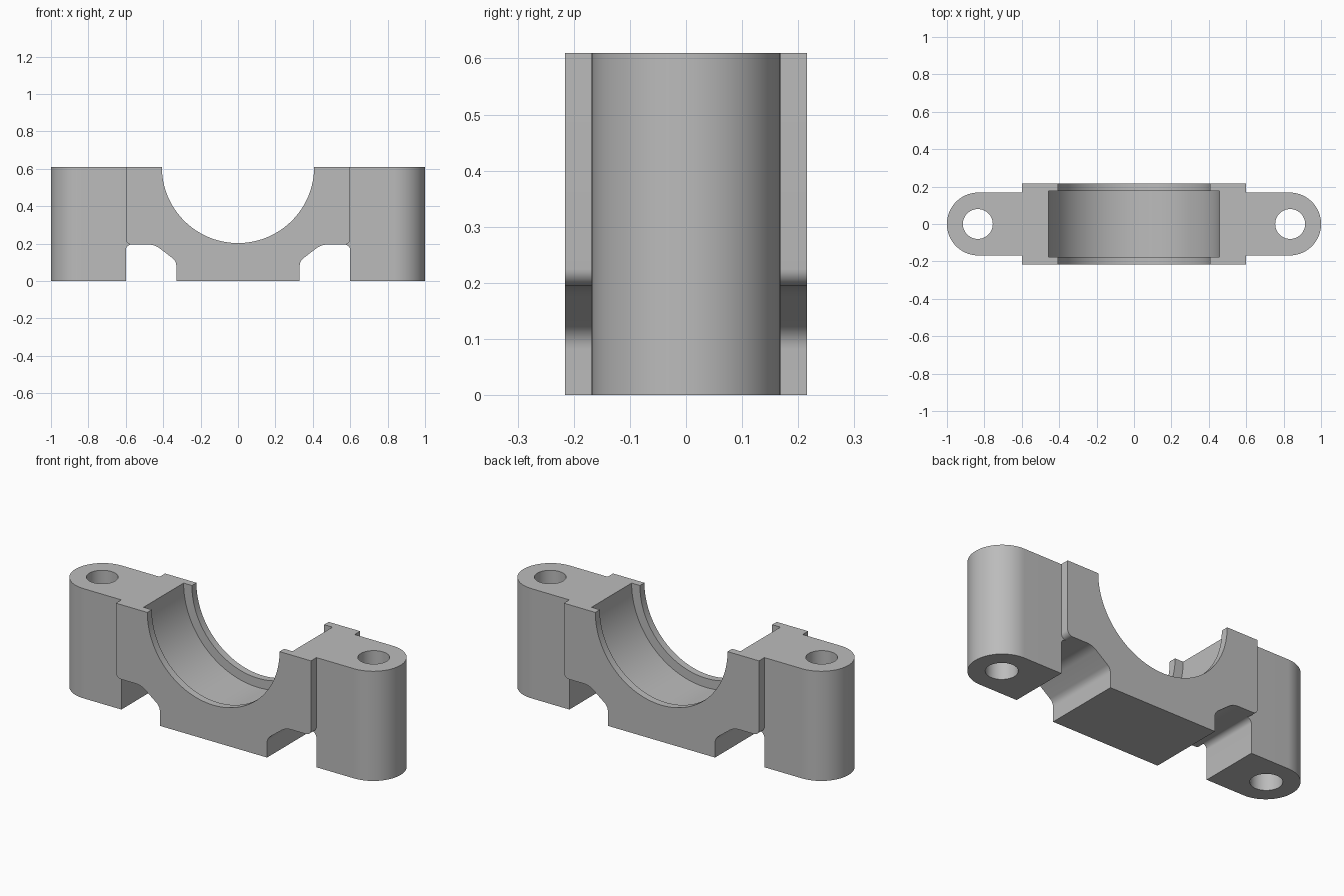
import bpy, bmesh, math
from mathutils import Vector

cube = bpy.data.objects.get("Cube")
if cube:
    bpy.data.objects.remove(cube, do_unlink=True)

# Main dimensions
HEIGHT = 0.61
BODY_X, BODY_Y = 0.6, 0.216
EAR_R = 0.168
BORE_R, GROOVE_R, GROOVE_Y = 0.407, 0.458, 0.176
HOLE_X, HOLE_R = 0.835, 0.08
SLOT_Z, FOOT_X = 0.195, 0.33

steel = bpy.data.materials.new("grey steel")
steel.use_nodes = True
GREY = (0.5, 0.5, 0.5, 1)
steel.diffuse_color = GREY
steel.node_tree.nodes["Principled BSDF"].inputs["Base Color"].default_value = GREY


def rounded(corners, steps=8):
    """Fillet a polygon given as (x, y, radius) corners."""
    pts = []
    for i, (x, y, r) in enumerate(corners):
        p = Vector((x, y))
        if not r:
            pts.append(p)
            continue
        a = (Vector(corners[i - 1][:2]) - p).normalized()
        b = (Vector(corners[(i + 1) % len(corners)][:2]) - p).normalized()
        half = a.angle(b) / 2
        centre = p + (a + b).normalized() * (r / math.sin(half))
        start = p + a * (r / math.tan(half)) - centre
        end = p + b * (r / math.tan(half)) - centre
        sweep = start.angle(end)
        for k in range(steps + 1):
            t = k / steps
            pts.append(centre + (start * math.sin((1 - t) * sweep)
                                 + end * math.sin(t * sweep)) / math.sin(sweep))
    return pts


def circle(cx, cy, r, n):
    return [Vector((cx + r * math.cos(2 * math.pi * i / n),
                    cy + r * math.sin(2 * math.pi * i / n))) for i in range(n)]


def prism(name, pts, low, high, axis):
    """Extrude a 2D outline along y (outline in xz) or z (outline in xy)."""
    bm = bmesh.new()
    place = (lambda p: (p.x, low, p.y)) if axis == "y" else (lambda p: (p.x, p.y, low))
    face = bm.faces.new([bm.verts.new(place(p)) for p in pts])
    ext = bmesh.ops.extrude_face_region(bm, geom=[face])
    move = Vector((0, high - low, 0)) if axis == "y" else Vector((0, 0, high - low))
    verts = [g for g in ext["geom"] if isinstance(g, bmesh.types.BMVert)]
    bmesh.ops.translate(bm, verts=verts, vec=move)
    bmesh.ops.recalc_face_normals(bm, faces=bm.faces)
    mesh = bpy.data.meshes.new(name)
    bm.to_mesh(mesh)
    bm.free()
    mesh.materials.append(steel)
    ob = bpy.data.objects.new(name, mesh)
    bpy.context.collection.objects.link(ob)
    return ob


def combine(target, tool, operation):
    """Apply a boolean and discard the tool."""
    mod = target.modifiers.new("combine", "BOOLEAN")
    mod.operation, mod.object, mod.solver = operation, tool, "EXACT"
    bpy.context.view_layer.objects.active = target
    bpy.ops.object.modifier_apply(modifier=mod.name)
    bpy.data.objects.remove(tool, do_unlink=True)


# Bolt ears: one long rounded bar with its underside opened between the ears
bar = rounded([(sx * 1.0, sy * EAR_R, EAR_R - 0.0005)
               for sx, sy in ((1, -1), (1, 1), (-1, 1), (-1, -1))], 24)
cap = prism("bearing_cap", bar, 0, HEIGHT, "z")
opening = rounded([(-BODY_X, -0.1, 0), (BODY_X, -0.1, 0),
                   (BODY_X, SLOT_Z, 0.03), (-BODY_X, SLOT_Z, 0.03)])
combine(cap, prism("opening_cutter", opening, -0.5, 0.5, "y"), "DIFFERENCE")

# Wider saddle body with a narrow foot and sloped shoulders
side = [(FOOT_X, 0, 0), (FOOT_X, 0.107, 0.05), (0.445, SLOT_Z, 0.1),
        (BODY_X, SLOT_Z, 0.03), (BODY_X, HEIGHT, 0)]
outline = side + [(-x, z, r) for x, z, r in reversed(side)]
combine(cap, prism("saddle", rounded(outline), -BODY_Y, BODY_Y, "y"), "UNION")

# Half-round bore, wider inner groove between the lips, and bolt holes
combine(cap, prism("bore_cutter", circle(0, HEIGHT, BORE_R, 128), -0.5, 0.5, "y"), "DIFFERENCE")
combine(cap, prism("groove_cutter", circle(0, HEIGHT, GROOVE_R, 128),
                   -GROOVE_Y, GROOVE_Y, "y"), "DIFFERENCE")
for s in (-1, 1):
    combine(cap, prism("hole_cutter", circle(s * HOLE_X, 0, HOLE_R, 48), -0.1, 0.8, "z"),
            "DIFFERENCE")

# Smooth curved walls, keep machined edges crisp
bpy.ops.object.select_all(action="DESELECT")
cap.select_set(True)
bpy.context.view_layer.objects.active = cap
bpy.ops.object.shade_smooth_by_angle(angle=math.radians(30))
